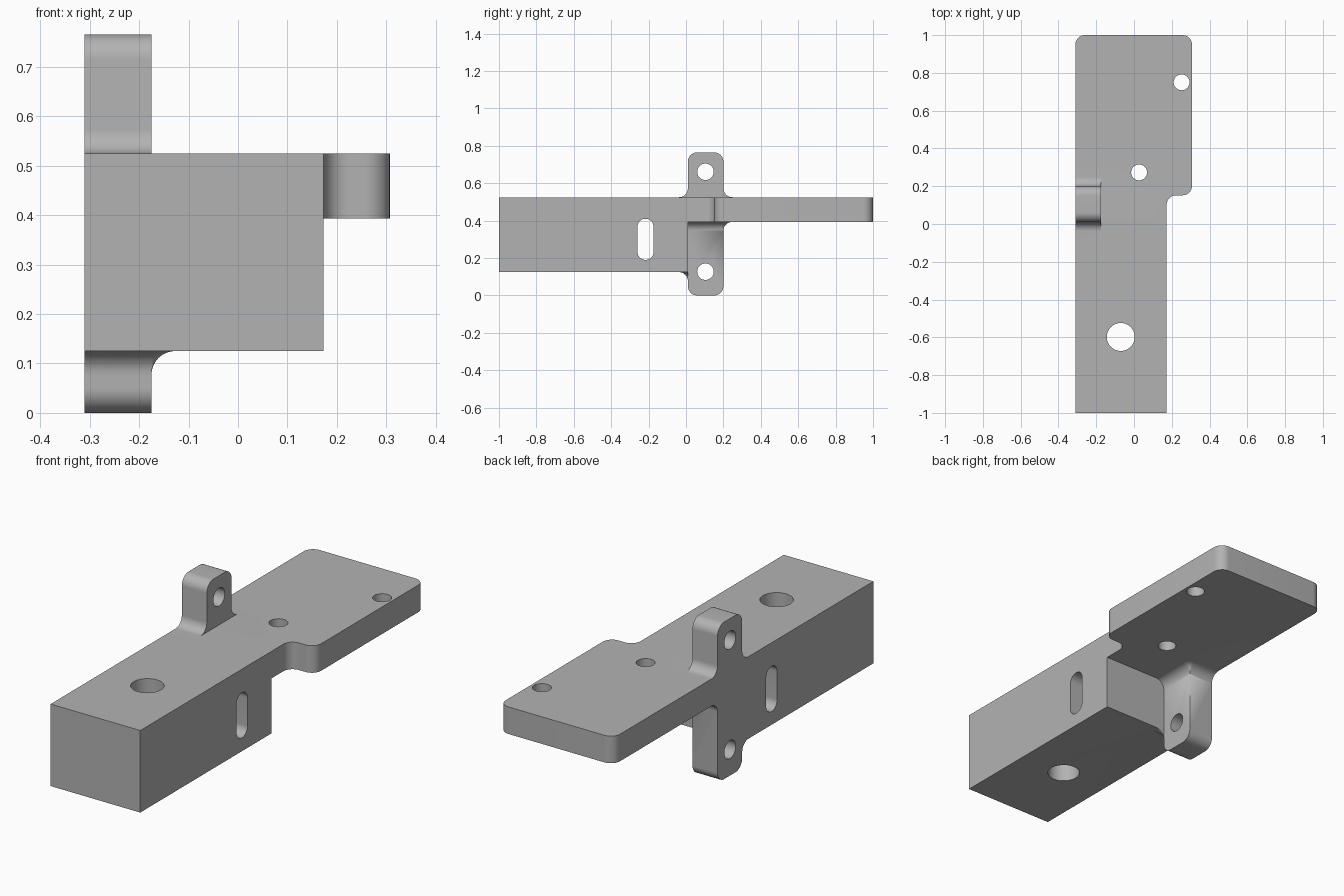
import bpy, bmesh, math
from mathutils import Vector

cube = bpy.data.objects.get("Cube")
if cube:
    bpy.data.objects.remove(cube, do_unlink=True)

# Main dimensions
LEFT, NECK, RIGHT = -0.31, 0.173, 0.307
LUG_IN, LUG_F, LUG_B = -0.175, 0.01, 0.2
BASE, UNDER, TOP, HIGH = 0.125, 0.393, 0.525, 0.765
R, STEPS = 0.048, 12

grey = bpy.data.materials.new("plain_grey")
grey.use_nodes = True
colour = (0.45, 0.45, 0.45, 1)
grey.diffuse_color = colour
grey.node_tree.nodes["Principled BSDF"].inputs["Base Color"].default_value = colour


def rounded(corners):
    """Outline from (u, v, radius) corners, each replaced by a tangent arc."""
    out = []
    for i, (u, v, r) in enumerate(corners):
        p = Vector((u, v))
        if not r:
            out.append(p)
            continue
        a = (Vector(corners[i - 1][:2]) - p).normalized()
        b = (Vector(corners[(i + 1) % len(corners)][:2]) - p).normalized()
        c = p + (a + b) * r
        for k in range(STEPS + 1):
            t = k / STEPS * math.pi / 2
            out.append(c - b * r * math.cos(t) - a * r * math.sin(t))
    return out


def circle(u, v, r, n=48):
    return [(u + r * math.cos(k * math.tau / n), v + r * math.sin(k * math.tau / n))
            for k in range(n)]


def loft(name, loops):
    """Solid through a stack of equal-length loops, capped at both ends."""
    bm = bmesh.new()
    rings = [[bm.verts.new(p) for p in loop] for loop in loops]
    n = len(rings[0])
    for lo, hi in zip(rings, rings[1:]):
        for i in range(n):
            j = (i + 1) % n
            bm.faces.new((lo[i], lo[j], hi[j], hi[i]))
    bm.faces.new(rings[0][::-1])
    bm.faces.new(rings[-1])
    bmesh.ops.remove_doubles(bm, verts=bm.verts, dist=1e-5)
    bmesh.ops.recalc_face_normals(bm, faces=bm.faces)
    mesh = bpy.data.meshes.new(name)
    bm.to_mesh(mesh)
    bm.free()
    mesh.materials.append(grey)
    obj = bpy.data.objects.new(name, mesh)
    bpy.context.collection.objects.link(obj)
    return obj


def prism(name, outline, axis, lo, hi):
    place = {"x": lambda p, h: (h, p[0], p[1]), "z": lambda p, h: (p[0], p[1], h)}[axis]
    return loft(name, [[place(p, h) for p in outline] for h in (lo, hi)])


def skirt(name, edge, side, inner, z):
    """Concave fillet that wraps the inner corner of the lug and meets a face at z."""
    levels = []
    for k in range(STEPS + 1):
        t = k / STEPS * math.pi / 2
        levels.append((R * (1 - math.cos(t)), z - R + R * math.sin(t)))
    levels.append((R, z + 0.05))
    loops = []
    for d, h in levels:
        loop = [(LEFT, inner, h), (LEFT, edge + side * d, h)]
        for k in range(STEPS + 1):
            t = k / STEPS * math.pi / 2
            loop.append((LUG_IN + d * math.sin(t), edge + side * d * math.cos(t), h))
        if inner != edge:
            loop.append((LUG_IN + d, inner, h))
        loops.append(loop)
    return loft(name, loops)


def combine(target, tool, operation):
    mod = target.modifiers.new(operation, "BOOLEAN")
    mod.operation, mod.solver, mod.object = operation, "EXACT", tool
    bpy.context.view_layer.objects.active = target
    bpy.ops.object.modifier_apply(modifier=mod.name)
    bpy.data.objects.remove(tool, do_unlink=True)


# Solid block at the front
body = prism("bracket_body", [(LEFT, -1), (NECK, -1), (NECK, LUG_F), (LEFT, LUG_F)],
             "z", BASE, TOP)

# Flat plate at the back, wider past the neck
plate = prism("plate", rounded([
    (LEFT, -0.1, 0), (NECK, -0.1, 0), (NECK, 0.152, 0.05), (RIGHT, 0.152, 0.05),
    (RIGHT, 1, 0.05), (LEFT, 1, 0.05)]), "z", UNDER, TOP)

# Upright lug with rounded ends and fillets on the top face
lug = prism("lug", rounded([
    (LUG_F, 0, 0.05), (LUG_B, 0, 0.05), (LUG_B, 0.45, 0), (0.3, 0.45, 0),
    (0.3, TOP, 0), (LUG_B, TOP, R), (LUG_B, HIGH, 0.05), (LUG_F, HIGH, 0.05),
    (LUG_F, TOP, R), (-0.1, TOP, 0), (-0.1, 0.3, 0), (LUG_F, 0.3, 0)]),
    "x", LEFT, LUG_IN)

# Fillets under the plate and under the block
plate_fillet = skirt("plate_fillet", LUG_B, 1, -0.05, UNDER)
block_fillet = skirt("block_fillet", LUG_F, -1, LUG_F, BASE)
for part in (plate, lug, plate_fillet, block_fillet):
    combine(body, part, "UNION")

# Vertical holes, lug holes and the side slot
for x, y, r in ((-0.07, -0.598, 0.074), (0.027, 0.273, 0.042), (0.252, 0.75, 0.042)):
    combine(body, prism("hole", circle(x, y, r), "z", -0.1, 1), "DIFFERENCE")
for z in (0.127, 0.661):
    combine(body, prism("lug_hole", circle(0.104, z, 0.044), "x", -0.5, 0), "DIFFERENCE")
slot = rounded([(-0.259, 0.19, 0.042), (-0.174, 0.19, 0.042),
                (-0.174, 0.41, 0.042), (-0.259, 0.41, 0.042)])
combine(body, prism("slot", slot, "x", -0.5, 0.5), "DIFFERENCE")

# Smooth the curved faces and keep the edges crisp
bpy.ops.object.select_all(action="DESELECT")
body.select_set(True)
bpy.context.view_layer.objects.active = body
bpy.ops.object.shade_smooth_by_angle(angle=math.radians(30))
